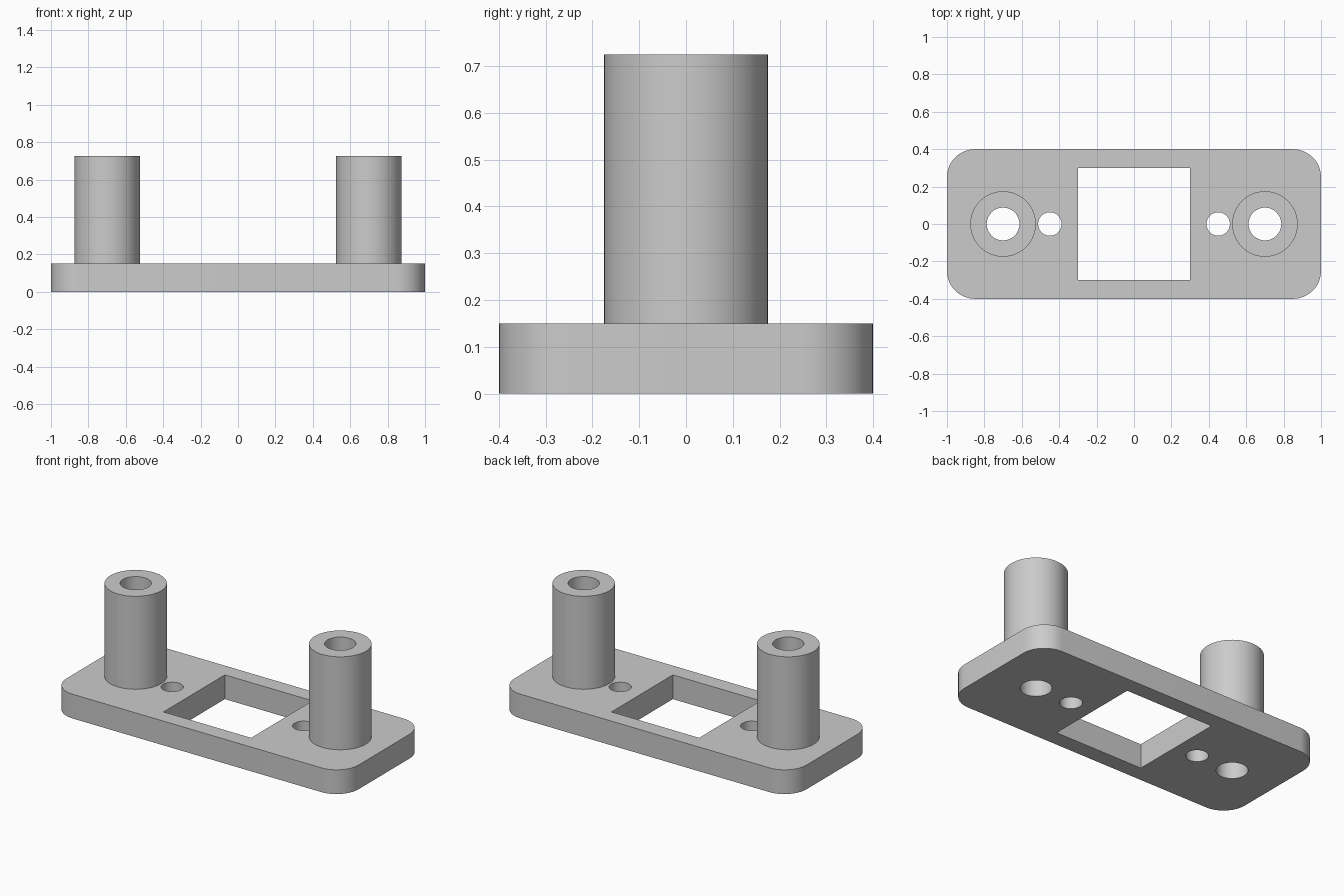
import bpy
import bmesh
import math

PLATE_H = 0.15
TOP = 0.725
POST_X = 0.7
POST_R = 0.175
BORE_R = 0.0875
SCREW_X = 0.45
SCREW_R = 0.0625
SEGMENTS = 64

if "Cube" in bpy.data.objects:
    bpy.data.objects.remove(bpy.data.objects["Cube"])

grey = bpy.data.materials.new("plain_grey")
grey.use_nodes = True
colour = (0.6, 0.6, 0.6, 1)
grey.diffuse_color = colour
grey.node_tree.nodes["Principled BSDF"].inputs["Base Color"].default_value = colour


def box(name, size, z):
    bpy.ops.mesh.primitive_cube_add(size=1, location=(0, 0, z))
    obj = bpy.context.object
    obj.name = name
    obj.scale = size
    bpy.ops.object.transform_apply(location=True, rotation=False, scale=True)
    obj.data.materials.append(grey)
    return obj


def cylinder(name, radius, x, low, high):
    bpy.ops.mesh.primitive_cylinder_add(
        vertices=SEGMENTS, radius=radius, depth=high - low,
        location=(x, 0, (low + high) / 2))
    obj = bpy.context.object
    obj.name = name
    obj.data.materials.append(grey)
    return obj


def cut(target, cutter):
    mod = target.modifiers.new("cut", "BOOLEAN")
    mod.operation = "DIFFERENCE"
    mod.solver = "EXACT"
    mod.object = cutter
    bpy.context.view_layer.objects.active = target
    bpy.ops.object.modifier_apply(modifier=mod.name)
    bpy.data.objects.remove(cutter)


def smooth(obj):
    bpy.ops.object.select_all(action="DESELECT")
    obj.select_set(True)
    bpy.context.view_layer.objects.active = obj
    bpy.ops.object.shade_smooth_by_angle(angle=math.radians(30))


# Base plate with rounded upright corners
plate = box("base_plate", (2, 0.8, PLATE_H), PLATE_H / 2)
bm = bmesh.new()
bm.from_mesh(plate.data)
upright = [e for e in bm.edges
           if abs(e.verts[0].co.z - e.verts[1].co.z) > PLATE_H / 2]
bmesh.ops.bevel(bm, geom=upright, offset=0.15, offset_type="OFFSET",
                segments=12, profile=0.5, affect="EDGES")
bm.to_mesh(plate.data)
bm.free()

# Square window through the plate
cut(plate, box("window_cutter", (0.6, 0.6, 1), 0))

# Screw holes, bores and hollow posts on both sides
for side, sign in (("left", 1), ("right", -1)):
    cut(plate, cylinder("screw_cutter", SCREW_R, sign * SCREW_X, -1, 1))
    cut(plate, cylinder("bore_cutter", BORE_R, sign * POST_X, -1, 1))
    post = cylinder(side + "_post", POST_R, sign * POST_X, PLATE_H, TOP)
    cut(post, cylinder("bore_cutter", BORE_R, sign * POST_X, -1, 1))
    smooth(post)
smooth(plate)
